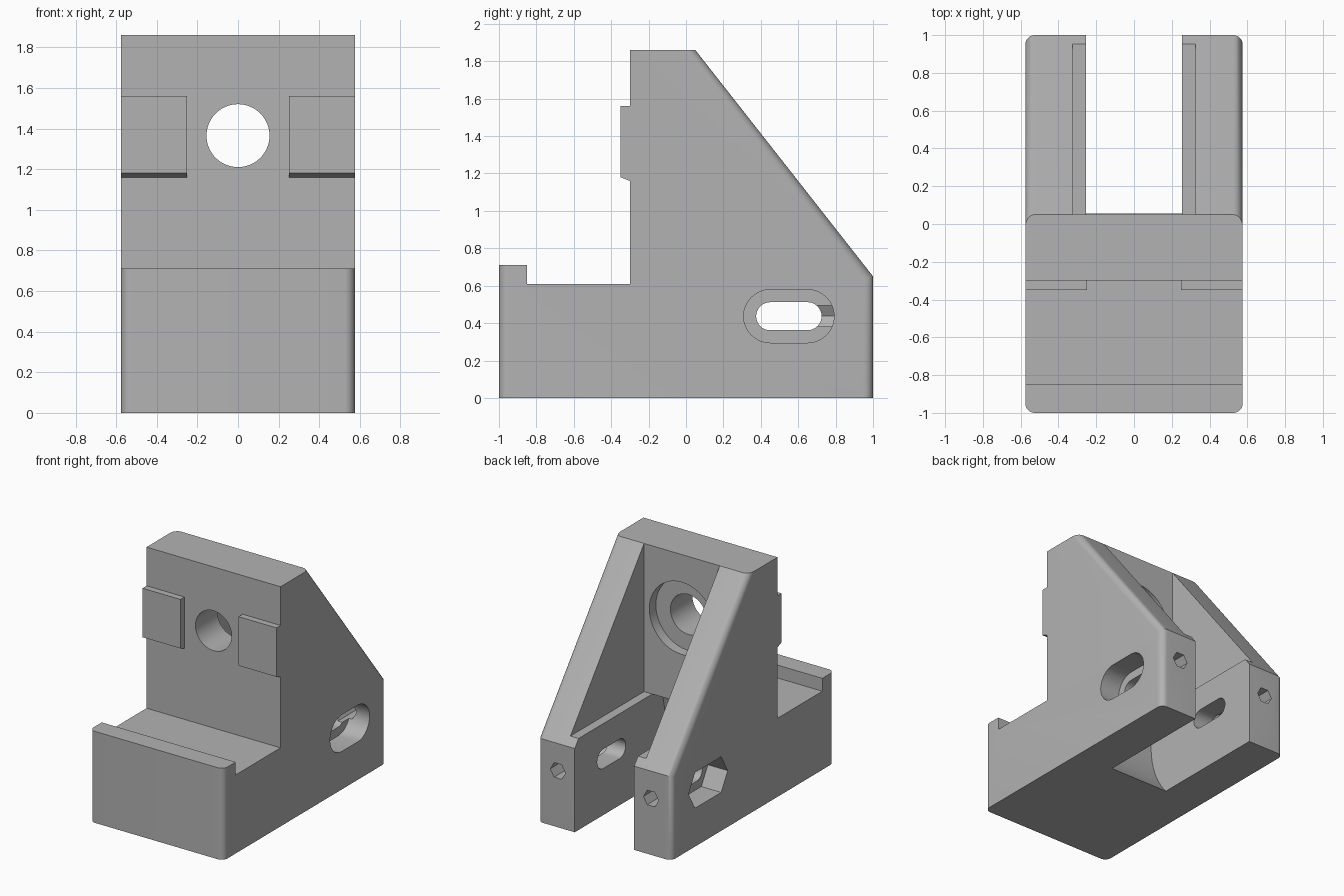
import bpy
import bmesh
from math import cos, sin, pi, sqrt
from mathutils import Vector

cube = bpy.data.objects.get("Cube")
if cube:
    bpy.data.objects.remove(cube, do_unlink=True)

grey = bpy.data.materials.new("plain grey")
grey.use_nodes = True
colour = (0.45, 0.45, 0.45, 1)
grey.diffuse_color = colour
grey.node_tree.nodes["Principled BSDF"].inputs["Base Color"].default_value = colour

HALF = 0.575            # half the body width
AXLE_Y, AXLE_Z = 0.55, 0.437


def prism(name, points, axis, lo, hi):
    """Extrude a 2D outline along an axis ('x': points are y,z; 'y': points are x,z)."""
    def place(p, d):
        return Vector((d, p[0], p[1])) if axis == "x" else Vector((p[0], d, p[1]))
    bm = bmesh.new()
    face = bm.faces.new([bm.verts.new(place(p, lo)) for p in points])
    moved = bmesh.ops.extrude_face_region(bm, geom=[face])["geom"]
    shift = place((0, 0), hi - lo)
    bmesh.ops.translate(bm, vec=shift, verts=[g for g in moved if isinstance(g, bmesh.types.BMVert)])
    bmesh.ops.recalc_face_normals(bm, faces=bm.faces)
    mesh = bpy.data.meshes.new(name)
    bm.to_mesh(mesh)
    bm.free()
    mesh.materials.append(grey)
    obj = bpy.data.objects.new(name, mesh)
    bpy.context.collection.objects.link(obj)
    return obj


def ring(cx, cz, r, n):
    return [(cx + r * cos(2 * pi * i / n), cz + r * sin(2 * pi * i / n)) for i in range(n)]


def long_slot(r, half_run, n):
    """Outline of two half polygons joined by straight sides."""
    def end(side, start):
        return [(AXLE_Y + side * half_run + r * cos(start + pi * i / n),
                 AXLE_Z + r * sin(start + pi * i / n)) for i in range(n + 1)]
    return end(1, -pi / 2) + end(-1, pi / 2)


def nut_slot(r, half_run):
    h = r * sqrt(3) / 2
    right = [(half_run + r / 2, -h), (half_run + r, 0), (half_run + r / 2, h)]
    pts = right + [(-y, -z) for y, z in right]
    return [(AXLE_Y + y, AXLE_Z + z) for y, z in pts]


def cut(body, cutter):
    cutter.hide_render = True
    mod = body.modifiers.new("cut", "BOOLEAN")
    mod.operation = "DIFFERENCE"
    mod.solver = "EXACT"
    mod.object = cutter
    bpy.context.view_layer.objects.active = body
    bpy.ops.object.modifier_apply(modifier=mod.name)
    bpy.data.objects.remove(cutter, do_unlink=True)


# Body: side profile with base, front lip, upright and sloping back
profile = [(-1, 0), (1, 0), (1, 0.65), (0.05, 1.86), (-0.3, 1.86),
           (-0.3, 0.61), (-0.85, 0.61), (-0.85, 0.71), (-1, 0.71)]
body = prism("bracket_body", profile, "x", -HALF, HALF)

# Round the outer front, rear and sloping edges
bm = bmesh.new()
bm.from_mesh(body.data)
edges = []
for e in bm.edges:
    a, b = (v.co for v in e.verts)
    if abs(a.x - b.x) > 0.01 or abs(a.z - b.z) < 0.01:
        continue
    mid = (a + b) / 2
    if abs(mid.y) > 0.95 or (0.4 < mid.y < 0.6 and mid.z > 1):
        edges.append(e)
bmesh.ops.bevel(bm, geom=edges, offset=0.05, offset_type="OFFSET", segments=8,
                profile=0.5, affect="EDGES")
bm.to_mesh(body.data)
bm.free()

# Upper pocket between the side walls
LEDGE = 0.71
cut(body, prism("pocket", [(0.05, LEDGE), (1.2, LEDGE), (1.2, 2), (0.05, 2)], "x", -0.325, 0.325))

# Lower roller slot with a curved front end
R = 0.66
arc = []
for i in range(25):
    z = -0.05 + (LEDGE + 0.05) * i / 24
    arc.append((AXLE_Y - sqrt(R * R - (z - AXLE_Z) ** 2), z))
slot = [(1.2, -0.05)] + arc + [(0.1, LEDGE), (0.1, LEDGE + 0.04), (1.2, LEDGE + 0.04)]
cut(body, prism("roller_slot", slot, "x", -0.255, 0.255))

# Hole through the upright, with a wider recess behind
cut(body, prism("shaft_hole", ring(0, 1.365, 0.155, 64), "y", -0.5, 0.3))
cut(body, prism("shaft_recess", ring(0, 1.365, 0.28, 64), "y", -0.03, 0.2))

# Axle slots: through both walls, rounded recess on the left, nut recess on the right
cut(body, prism("axle_slot", long_slot(0.075, 0.1, 16), "x", -1, 1))
cut(body, prism("head_recess", long_slot(0.142, 0.1, 16), "x", 0.405, 1))
cut(body, prism("nut_recess", nut_slot(0.16, 0.08), "x", -1, -0.405))

# Six-sided adjuster holes from the rear into the axle slots
for side in (-1, 1):
    cut(body, prism("adjuster_hole", ring(side * 0.4, AXLE_Z, 0.065, 6), "y", 0.6, 1.2))

# Raised pads on the upright, with a sloped lower edge
pad = [(-0.3, 1.56), (-0.35, 1.56), (-0.35, 1.18), (-0.3, 1.16)]
parts = [body,
         prism("left_pad", pad, "x", 0.25, HALF),
         prism("right_pad", pad, "x", -HALF, -0.25)]

for obj in parts:
    bpy.ops.object.select_all(action="DESELECT")
    obj.select_set(True)
    bpy.context.view_layer.objects.active = obj
    bpy.ops.object.shade_smooth_by_angle(angle=pi / 6)
